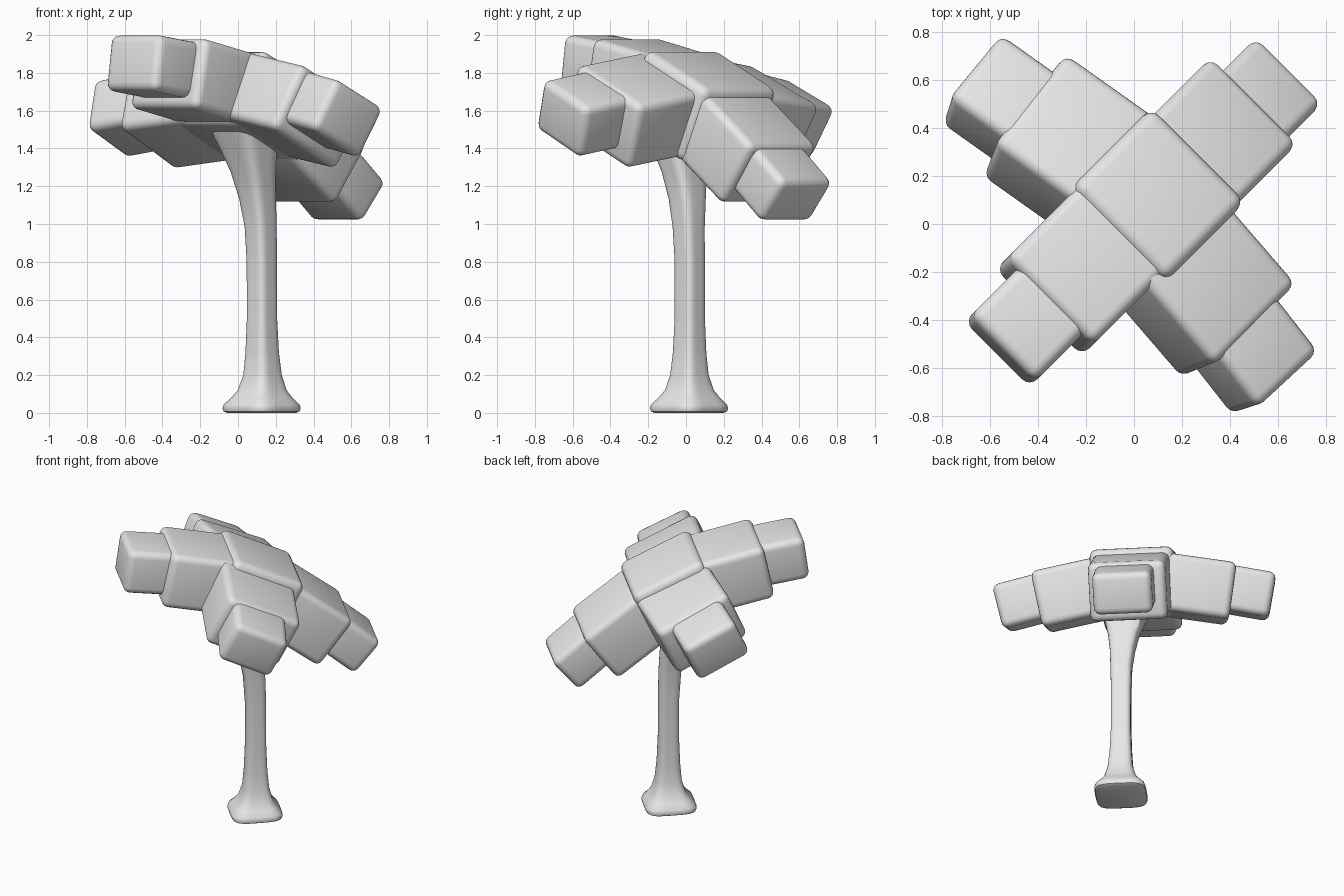
import bpy, bmesh, math
from mathutils import Matrix, Vector

if "Cube" in bpy.data.objects:
    bpy.data.objects.remove(bpy.data.objects["Cube"])

grey = bpy.data.materials.new("plain_grey")
grey.diffuse_color = (0.8, 0.8, 0.8, 1)
grey.use_nodes = True
grey.node_tree.nodes["Principled BSDF"].inputs["Base Color"].default_value = grey.diffuse_color


def make_object(name, bm):
    bmesh.ops.recalc_face_normals(bm, faces=bm.faces)
    mesh = bpy.data.meshes.new(name)
    bm.to_mesh(mesh)
    bm.free()
    mesh.materials.append(grey)
    ob = bpy.data.objects.new(name, mesh)
    bpy.context.collection.objects.link(ob)
    bpy.context.view_layer.objects.active = ob
    for o in bpy.context.selected_objects:
        o.select_set(False)
    ob.select_set(True)
    bpy.ops.object.shade_smooth_by_angle(angle=math.radians(40))
    return ob


def rot(deg, axis):
    return Matrix.Rotation(math.radians(deg), 4, axis)


def block(name, size, matrix, radius=0.05):
    """Soft-edged box."""
    bm = bmesh.new()
    bmesh.ops.create_cube(bm, size=1)
    bmesh.ops.scale(bm, vec=size, verts=bm.verts)
    bmesh.ops.bevel(bm, geom=bm.edges[:], offset=radius, segments=4,
                    profile=0.5, affect='EDGES')
    bm.transform(matrix)
    return make_object(name, bm)


# Crown frame: turned 45 degrees and leaning downhill towards +x +y
crown = Matrix.Translation((0.039, 0.067, 1.62)) @ rot(45, 'Z') @ rot(25, 'Y')
block("crown_centre", (0.515, 0.555, 0.43),
      crown @ Matrix.Translation((0.008, -0.005, 0.008)))

# Four drooping arms of two blocks each.
# Per block: outer top edge (x, y, up), yaw, droop, size
side_inner, side_outer = (0.50, 0.53, 0.38), (0.40, 0.38, 0.30)
arms = {
    "back_right": (0, ((0.685, -0.01, 0.09, 0, 12, (0.50, 0.51, 0.39)),
                       (0.94, -0.025, -0.002, 0, 15, (0.40, 0.39, 0.28)))),
    "back_left": (90, ((0.66, 0.05, 0.102, 6, 10, side_inner),
                       (0.92, 0.09, 0.033, 5, 12, side_outer))),
    "front_left": (180, ((0.65, 0, 0.10, 0, 13, (0.50, 0.51, 0.38)),
                         (0.912, 0, -0.002, 0, 17, (0.40, 0.385, 0.30)))),
    "front_right": (270, ((0.68, -0.05, 0.102, 0, 10, side_inner),
                          (0.94, -0.09, 0.033, -2, 12, side_outer))),
}
for side, (turn, blocks) in arms.items():
    for label, (x, y, up, yaw, droop, size) in zip(("inner", "outer"), blocks):
        m = (crown @ rot(turn, 'Z') @ Matrix.Translation((x, y, up))
             @ rot(yaw, 'Z') @ rot(droop, 'Y')
             @ Matrix.Translation((-size[0] / 2, 0, -size[2] / 2)))
        block(f"{side}_{label}_foliage", size, m, 0.045)

# Trunk rings: x, y, z, half side, lean in degrees
rings = [
    (0.125, 0.016, 0.000, 0.150, 0),
    (0.125, 0.016, 0.008, 0.166, 0),
    (0.125, 0.016, 0.025, 0.171, 0),
    (0.125, 0.016, 0.045, 0.165, 0),
    (0.126, 0.017, 0.080, 0.134, 0),
    (0.128, 0.018, 0.120, 0.107, 0),
    (0.130, 0.018, 0.200, 0.084, 0),
    (0.128, 0.019, 0.320, 0.073, 0),
    (0.127, 0.020, 0.500, 0.066, 0),
    (0.126, 0.020, 0.800, 0.066, 0),
    (0.120, 0.014, 0.980, 0.070, 4),
    (0.104, 0.006, 1.120, 0.081, 10),
    (0.080, -0.010, 1.250, 0.100, 17),
    (0.050, -0.030, 1.370, 0.130, 22),
    (0.020, -0.037, 1.480, 0.165, 25),
]
SIDES = 32
bm = bmesh.new()
loops = []
for x, y, z, s, lean in rings:
    m = Matrix.Translation((x, y, z)) @ rot(45, 'Z') @ rot(lean, 'Y')
    loop = []
    for k in range(SIDES):
        t = 2 * math.pi * k / SIDES
        c, d = math.cos(t), math.sin(t)
        # rounded-square section
        r = s / (abs(c) ** 4.5 + abs(d) ** 4.5) ** (1 / 4.5)
        loop.append(bm.verts.new(m @ Vector((r * c, r * d, 0))))
    loops.append(loop)
for lo, hi in zip(loops, loops[1:]):
    for k in range(SIDES):
        n = (k + 1) % SIDES
        bm.faces.new((lo[k], lo[n], hi[n], hi[k]))
bm.faces.new(loops[0][::-1])
bm.faces.new(loops[-1])
make_object("trunk", bm)
